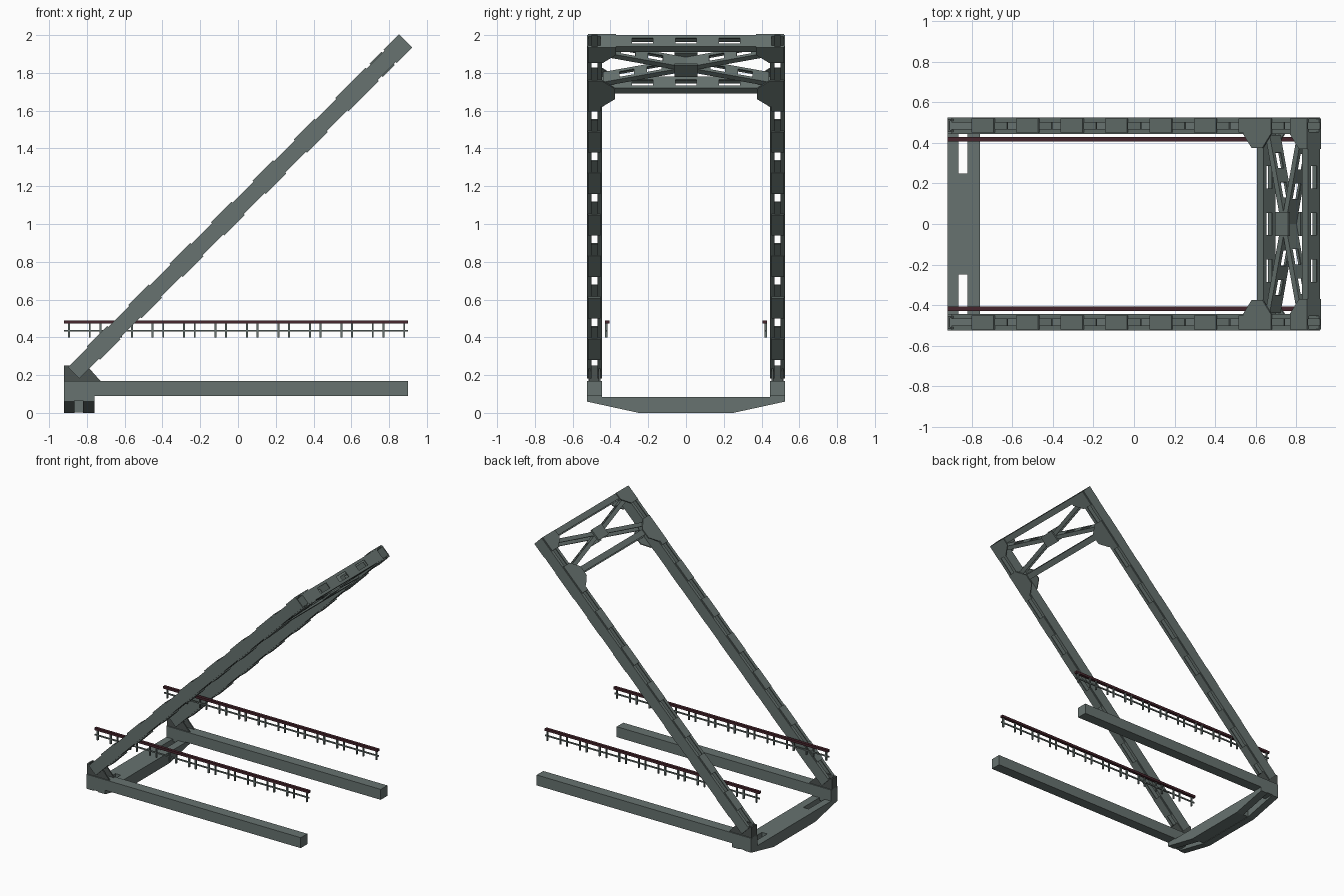
import bpy, bmesh, math
from mathutils import Matrix, Vector

if "Cube" in bpy.data.objects:
    bpy.data.objects.remove(bpy.data.objects["Cube"])


def material(name, rgb):
    m = bpy.data.materials.new(name)
    m.diffuse_color = (*rgb, 1)
    m.use_nodes = True
    m.node_tree.nodes["Principled BSDF"].inputs["Base Color"].default_value = m.diffuse_color
    return m


STEEL = material("grey_green_steel", (0.135, 0.17, 0.16))
DARK = material("dark_steel", (0.07, 0.085, 0.08))
RED = material("dark_red_rail", (0.06, 0.018, 0.025))

# Tilted frame of the portal: local x runs up the slope, z is its upper normal
TILT = Matrix.Translation((-0.87, 0, 0.212)) @ Matrix.Rotation(math.radians(-45), 4, 'Y')
LENGTH, HALF = 2.486, 0.042


def box(bm, x, y, z, m=Matrix()):
    c = Vector([(a + b) / 2 for a, b in (x, y, z)])
    s = [b - a for a, b in (x, y, z)]
    bmesh.ops.create_cube(bm, size=1, matrix=m @ Matrix.Translation(c) @ Matrix.Diagonal((*s, 1)))


def prism(bm, pts, vec):
    """Extrude a flat outline along a vector."""
    f = bm.faces.new([bm.verts.new(p) for p in pts])
    r = bmesh.ops.extrude_face_region(bm, geom=[f])
    verts = [g for g in r['geom'] if isinstance(g, bmesh.types.BMVert)]
    bmesh.ops.translate(bm, verts=verts, vec=vec)


def slotted_channel(bm, m, length, half, depth, slots, slot_len, slot_half, th=0.008):
    """Channel along local x: slotted web at y=0, flanges towards +y."""
    h = length / 2
    for s in (-1, 1):
        box(bm, (-h, h), (0, depth), sorted((s * half, s * (half - th))), m)
        box(bm, (-h, h), (0, th), sorted((s * slot_half, s * (half - th))), m)
    edges = [-h] + [v for c in slots for v in (c - slot_len / 2, c + slot_len / 2)] + [h]
    for a, b in zip(edges[::2], edges[1::2]):
        box(bm, (a, b), (0, th), (-slot_half, slot_half), m)


def finish(name, bm, mat, matrix=Matrix(), mirror=False):
    bmesh.ops.recalc_face_normals(bm, faces=bm.faces)
    me = bpy.data.meshes.new(name)
    bm.to_mesh(me)
    bm.free()
    me.materials.append(mat)
    ob = bpy.data.objects.new(name, me)
    bpy.context.collection.objects.link(ob)
    ob.matrix_world = matrix
    if mirror:
        mod = ob.modifiers.new("Mirror", 'MIRROR')
        mod.use_axis = (False, True, False)
    return ob


# Inclined posts: two facing channels
bm = bmesh.new()
for web, flange in (((0.445, 0.453), (0.453, 0.469)), ((0.517, 0.525), (0.501, 0.517))):
    box(bm, (0, LENGTH), web, (-HALF, HALF))
    for z in ((-HALF, -HALF + 0.007), (HALF - 0.007, HALF)):
        box(bm, (0, LENGTH), flange, z)
finish("inclined_post", bm, STEEL, TILT, True)

# Batten plates tying the channels together, above and below
bm = bmesh.new()
for i in range(7):
    s = 0.225 + 0.31 * i
    for z in ((-HALF - 0.008, -HALF), (HALF, HALF + 0.008)):
        box(bm, (s - 0.077, s + 0.077), (0.452, 0.52), z)
finish("batten_plates", bm, STEEL, TILT, True)

# Portal struts
for name, s in (("top_strut", LENGTH), ("lower_strut", 2.175)):
    bm = bmesh.new()
    m = Matrix.Translation((s, 0, 0)) @ Matrix.Rotation(math.pi / 2, 4, 'Z')
    slotted_channel(bm, m, 0.895, HALF, 0.043, (-0.23, 0, 0.23), 0.11, 0.022)
    finish(name, bm, STEEL, TILT)

# Crossed braces
for name, k in (("cross_brace_a", 1), ("cross_brace_b", -1)):
    bm = bmesh.new()
    d = Vector((0.22 * k, 0.87))
    m = (Matrix.Translation((2.31, 0, 0)) @ Matrix.Rotation(math.atan2(d.y, d.x), 4, 'Z')
         @ Matrix.Translation((0, -0.015, 0)))
    slotted_channel(bm, m, d.length, 0.038, 0.03, (-0.32, -0.17, 0.17, 0.32), 0.08, 0.02, 0.007)
    finish(name, bm, STEEL, TILT)

# Gusset plates at the brace centre and the strut corners
bm = bmesh.new()
for z in (-0.05, 0.038):
    box(bm, (2.265, 2.355), (-0.06, 0.06), (z, z + 0.012))
finish("centre_gusset", bm, STEEL, TILT)
bm = bmesh.new()
LOWER = [(2.04, 0.52), (2.04, 0.445), (2.10, 0.375), (2.175, 0.375), (2.235, 0.445), (2.235, 0.52)]
UPPER = [(2.37, 0.52), (2.37, 0.44), (2.43, 0.37), (LENGTH, 0.37), (LENGTH, 0.52)]
for outline in (LOWER, UPPER):
    for z in (-0.050, 0.0425):
        prism(bm, [(x, y, z) for x, y in outline], (0, 0, 0.0075))
finish("corner_gusset", bm, STEEL, TILT, True)

# Bottom chords with their end blocks
bm = bmesh.new()
box(bm, (-0.76, 0.90), (0.445, 0.525), (0.09, 0.17))
box(bm, (-0.92, -0.76), (0.445, 0.525), (0.065, 0.17))
finish("bottom_chord", bm, STEEL, mirror=True)

# End cross beam: two tapered girders with a solid middle
bm = bmesh.new()
TAPER = [(-0.525, 0.085), (-0.525, 0.06), (-0.25, 0), (0.25, 0), (0.525, 0.06), (0.525, 0.085)]
for x, w in ((-0.92, 0.055), (-0.82, 0.06)):
    prism(bm, [(x, y, z) for y, z in TAPER], (w, 0, 0))
box(bm, (-0.865, -0.82), (-0.25, 0.25), (0.003, 0.085))
finish("end_cross_beam", bm, STEEL)

# Shoe holding the foot of each post: inner cheek and end plate
bm = bmesh.new()
prism(bm, [(-0.92, 0.453, 0.16), (-0.72, 0.453, 0.16), (-0.80, 0.453, 0.25), (-0.92, 0.453, 0.25)],
      (0, 0.01, 0))
prism(bm, [(-0.92, 0.507, 0.16), (-0.72, 0.507, 0.16), (-0.80, 0.507, 0.25), (-0.92, 0.507, 0.25)],
      (0, 0.01, 0))
box(bm, (-0.92, -0.908), (0.453, 0.517), (0.16, 0.25))
finish("post_shoe", bm, DARK, mirror=True)

# Handrails
bm = bmesh.new()
box(bm, (-0.92, 0.90), (0.406, 0.428), (0.472, 0.49))
finish("handrail_top", bm, RED, mirror=True)
bm = bmesh.new()
box(bm, (-0.92, 0.90), (0.416, 0.424), (0.430, 0.440))
for i in range(11):
    for x in (-0.895 + 0.1665 * i, 0.88 - 0.1665 * i):
        box(bm, (x - 0.005, x + 0.005), (0.416, 0.428), (0.40, 0.472))
finish("handrail_posts", bm, STEEL, mirror=True)
